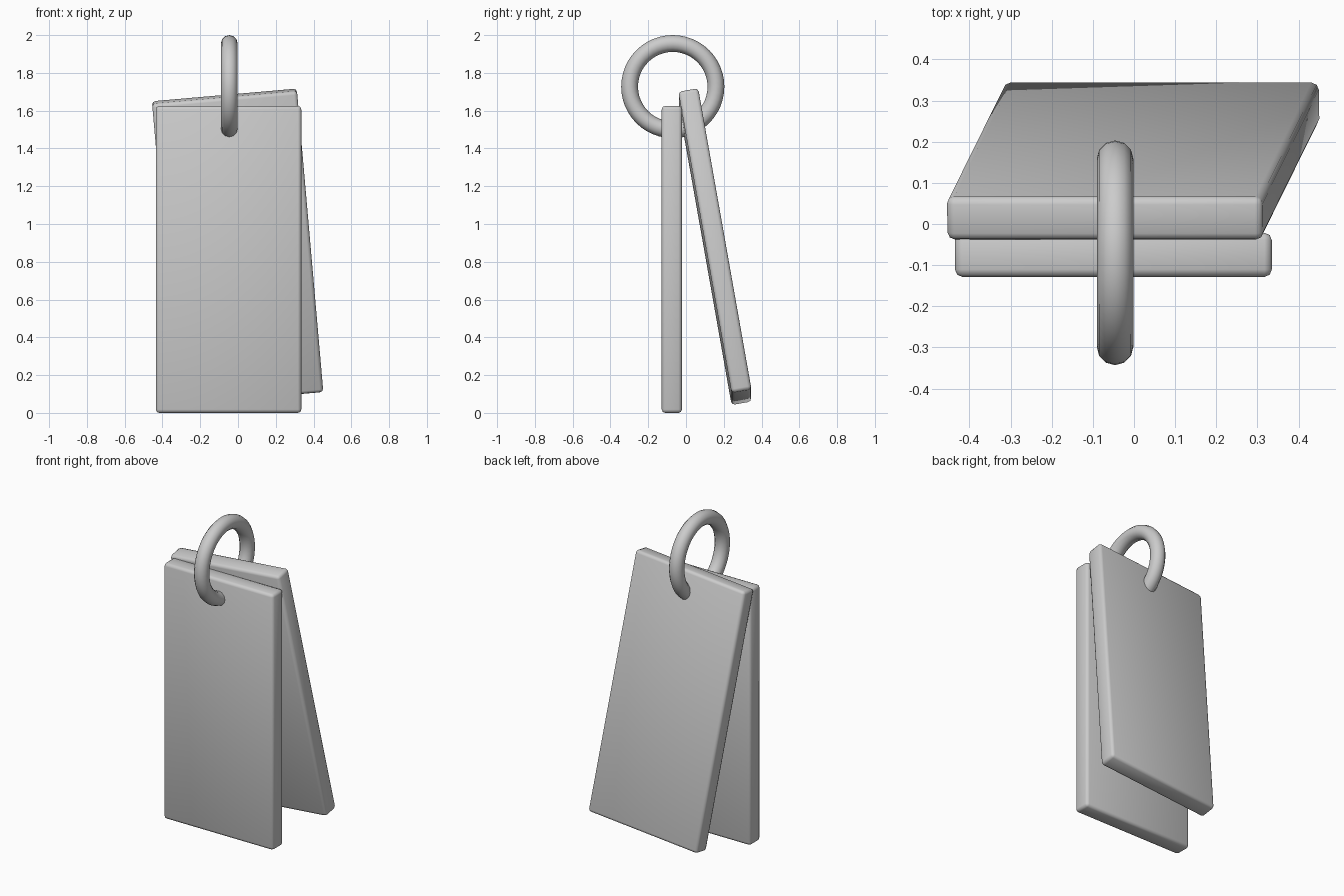
import bpy
from math import radians

if "Cube" in bpy.data.objects:
    bpy.data.objects.remove(bpy.data.objects["Cube"])


def plate(name, centre, rotation=(0, 0, 0)):
    """Thin rectangular tag with softly rounded edges."""
    bpy.ops.mesh.primitive_cube_add(size=1)
    ob = bpy.context.object
    ob.name = name
    ob.scale = (0.77, 0.107, 1.625)
    bpy.ops.object.transform_apply(location=False, rotation=False, scale=True)
    ob.location = centre
    ob.rotation_euler = [radians(a) for a in rotation]
    bevel = ob.modifiers.new("soft_edges", 'BEVEL')
    bevel.width = 0.018
    bevel.segments = 2
    bpy.ops.object.shade_smooth()
    return ob


# Two hanging plates: one upright, one swung back and to the side
plate("front_plate", (-0.05, -0.075, 0.8125))
plate("back_plate", (-0.002, 0.153, 0.88), (10, -5, 0))

# Ring passing through the tops of both plates
bpy.ops.mesh.primitive_torus_add(
    major_radius=0.2285, minor_radius=0.0445,
    major_segments=48, minor_segments=12,
    location=(-0.046, -0.07, 1.727), rotation=(0, radians(90), 0))
ring = bpy.context.object
ring.name = "hanging_ring"
bpy.ops.object.shade_smooth()
